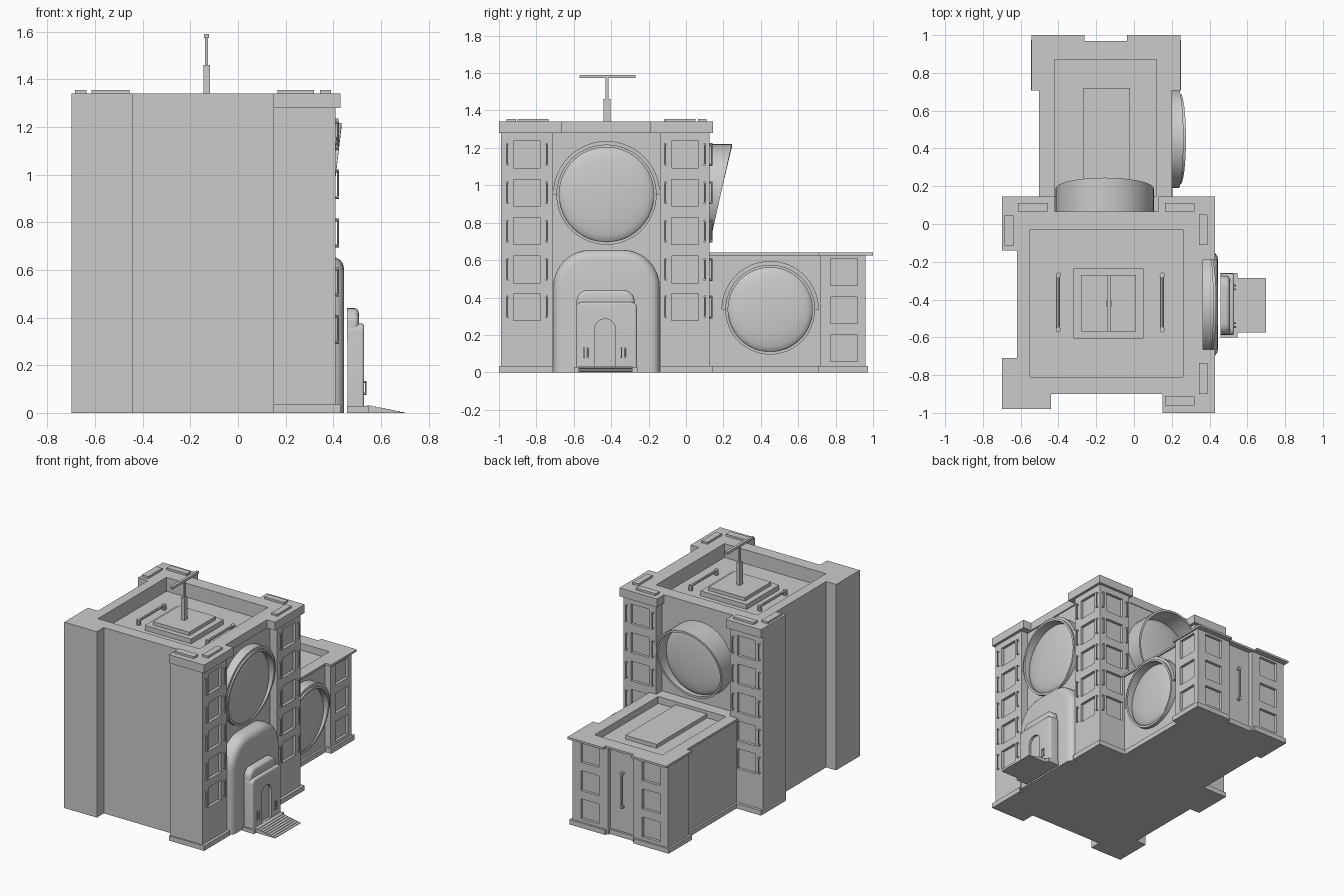
import bpy, bmesh
from math import sin, cos, pi
from mathutils import Vector, Matrix

if "Cube" in bpy.data.objects:
    bpy.data.objects.remove(bpy.data.objects["Cube"])


def finish(bm, name, smooth=False):
    bmesh.ops.recalc_face_normals(bm, faces=bm.faces[:])
    me = bpy.data.meshes.new(name)
    bm.to_mesh(me)
    bm.free()
    ob = bpy.data.objects.new(name, me)
    bpy.context.collection.objects.link(ob)
    bpy.ops.object.select_all(action='DESELECT')
    bpy.context.view_layer.objects.active = ob
    ob.select_set(True)
    if smooth:
        bpy.ops.object.shade_smooth_by_angle(angle=0.6)
    return ob


def add_box(bm, x0, x1, y0, y1, z0, z1):
    m = Matrix.Translation(((x0 + x1) / 2, (y0 + y1) / 2, (z0 + z1) / 2))
    bmesh.ops.create_cube(bm, size=1, matrix=m @ Matrix.Diagonal((x1 - x0, y1 - y0, z1 - z0, 1)))


def boxes(name, *dims):
    bm = bmesh.new()
    for d in dims:
        add_box(bm, *d)
    return finish(bm, name)


def prism(name, pts, a, b, axis='z', bevel=0):
    """Extrude an outline along z (points are x,y) or along x (points are y,z)."""
    bm = bmesh.new()
    put = (lambda p, t: (p[0], p[1], t)) if axis == 'z' else (lambda p, t: (t, p[0], p[1]))
    lo = [bm.verts.new(put(p, a)) for p in pts]
    hi = [bm.verts.new(put(p, b)) for p in pts]
    bm.faces.new(lo)
    front = bm.faces.new(hi)
    n = len(pts)
    for i in range(n):
        bm.faces.new((lo[i], lo[(i + 1) % n], hi[(i + 1) % n], hi[i]))
    if bevel:
        edges = [e for e in front.edges if max(v.co.z for v in e.verts) > min(p[1] for p in pts) + 1e-4]
        bmesh.ops.recalc_face_normals(bm, faces=bm.faces[:])
        bmesh.ops.bevel(bm, geom=edges, offset=bevel, segments=4, profile=0.5, affect='EDGES')
    return finish(bm, name, bool(bevel))


def arch(c, w, z0, z1, r, n=10):
    """Outline in y,z with rounded top corners."""
    pts = [(c - w, z0), (c + w, z0)]
    for s, off in ((1, 0), (-1, pi / 2)):
        for i in range(n + 1):
            a = off + pi / 2 * i / n
            pts.append((c + s * (w - r) + r * cos(a), z1 - r + r * sin(a)))
    return pts


def cut(obs, cutter):
    for ob in obs:
        bpy.context.view_layer.objects.active = ob
        m = ob.modifiers.new("cut", 'BOOLEAN')
        m.operation, m.solver, m.object = 'DIFFERENCE', 'EXACT', cutter
        bpy.ops.object.modifier_apply(modifier="cut")
    bpy.data.objects.remove(cutter)


def tube(bm, p, q, r, seg=8):
    p, q = Vector(p), Vector(q)
    d = q - p
    m = Matrix.Translation((p + q) / 2) @ d.to_track_quat('Z', 'Y').to_matrix().to_4x4()
    bmesh.ops.create_cone(bm, cap_ends=True, segments=seg, radius1=r, radius2=r, depth=d.length, matrix=m)


def rail(bm, p, q, out, r):
    """Grab rail held off a surface by two posts; out is the stand-off vector."""
    p, q, out = Vector(p), Vector(q), Vector(out)
    tube(bm, p + out, q + out, r)
    for e in (p, q):
        tube(bm, e - out * 0.2, e + out * 1.3, r * 1.6)


# Main tower: base trim, body with corner pillars, overhanging cap
LEFT = [(.15, -.90), (-.44, -.90), (-.44, -.98), (-.70, -.98), (-.70, -.71), (-.62, -.71), (-.62, -.14), (-.70, -.14)]


def outline(bx0, bx1, yb, yn, xr, xn, y1, y0, yf):
    return [(-.70, yb), (bx0, yb), (bx0, yn), (bx1, yn), (bx1, yb), (xr, yb), (xr, y1), (xn, y1),
            (xn, y0), (xr, y0), (xr, yf), (.15, yf)] + LEFT


body_pts = outline(-.44, .15, .125, .06, .41, .355, -.14, -.71, -.99)
cap_pts = outline(-.42, .13, .145, .065, .43, .365, -.19, -.665, -1)
tower = prism("tower_body", body_pts, 0, 1.28)
cap = prism("tower_cap", cap_pts, 1.28, 1.34)
prism("tower_base_trim", outline(-.42, .13, .145, .065, .43, .365, -.14, -.71, -1), 0, .035)

# Rear wing with its own trim and thin cap


def wing_outline(o):
    return [(-.49 - o, .05), (.19 + o, .05), (.19 + o, .72 - o), (.235 + o, .72 - o), (.235 + o, .96 + o),
            (-.05 + o, .96 + o), (-.05 + o, .93 + o), (-.25 - o, .93 + o), (-.25 - o, .96 + o),
            (-.53 - o, .96 + o), (-.53 - o, .72 - o), (-.49 - o, .72 - o)]


wing = prism("wing_body", wing_outline(0), 0, .625)
cap_w = wing_outline(.012)
wing_cap = prism("wing_cap", [(x, y + .028 if y > .9 else y) for x, y in cap_w], .625, .64)
prism("wing_base_trim", wing_outline(.014), 0, .035)

# Roof wells and window recesses
rows = (1.165, .96, .755, .55, .35)
wing_rows = (.537, .332, .13)
H, D = .072, .02
cuts = [(-.55, .26, -.81, -.03, 1.24, 1.5)]
for z in rows:
    for y in (-.85, -.005):
        cuts.append((.41 - D, .5, y - H, y + H, z - H, z + H))
    for x in (-.57, .28):
        cuts.append((x - H, x + H, .125 - D, .2, z - H, z + H))
cut([tower, cap], boxes("tower_cutter", *cuts))
cuts = [(-.42, .12, .145, .87, .59, .8)]
for z in wing_rows:
    cuts.append((.235 - D, .4, .845 - H, .845 + H, z - H, z + H))
    for x in (-.395, .095):
        cuts.append((x - H, x + H, .96 - D, 1.1, z - H, z + H))
cut([wing, wing_cap], boxes("wing_cutter", *cuts))

# Grab rails beside every tower window, plus one on the rear of the wing
bm = bmesh.new()
for z in rows:
    for c in (-.85, -.005):
        for s in (-.105, .105):
            rail(bm, (.41, c + s, z - .055), (.41, c + s, z + .055), (.01, 0, 0), .004)
    for c in (-.57, .28):
        for s in (-.105, .105):
            rail(bm, (c + s, .125, z - .055), (c + s, .125, z + .055), (0, .012, 0), .004)
rail(bm, (-.15, .93, .22), (-.15, .93, .46), (0, .02, 0), .007)
finish(bm, "window_rails", True)

# Roof details: corner tiles, stepped platform, rails, antenna
boxes("roof_tiles", *[(*t, 1.335, 1.355) for t in (
    (.165, .32, .065, .11), (.345, .39, -.11, .05), (.165, .32, -.96, -.91),
    (.345, .39, -.9, -.735), (-.615, -.455, .065, .11), (-.685, -.635, -.115, .045))])
boxes("roof_platform", (-.32, .05, -.605, -.235, 1.23, 1.275), (-.28, .01, -.57, -.27, 1.27, 1.3))
bm = bmesh.new()
for x in (-.4, .15):
    rail(bm, (x, -.56, 1.24), (x, -.27, 1.24), (0, 0, .03), .009)
finish(bm, "roof_rails", True)
boxes("antenna", (-.145, -.118, -.44, -.405, 1.29, 1.46), (-.138, -.126, -.43, -.415, 1.45, 1.58),
      (-.142, -.122, -.57, -.27, 1.573, 1.59))
boxes("wing_roof_slab", (-.27, -.02, .1, .72, .58, .618))

# Round windows: bulging pane, slanted cowl and optional upper hood


def ring(put, name, r0, r1, a0, a1, d0, front, n=48):
    bm = bmesh.new()
    full = a1 - a0 > 6.2
    loops = []
    for i in range(n if full else n + 1):
        a = a0 + (a1 - a0) * i / n
        loops.append([bm.verts.new(put(r * cos(a), r * sin(a), d0 if k == 0 else front(sin(a))))
                      for r, k in ((r0, 0), (r0, 1), (r1, 1), (r1, 0))])
    for i in range(n):
        p, q = loops[i], loops[(i + 1) % len(loops)]
        for k in range(4):
            bm.faces.new((p[k], q[k], q[(k + 1) % 4], p[(k + 1) % 4]))
    if not full:
        bm.faces.new(loops[0])
        bm.faces.new(loops[-1])
    finish(bm, name, True)


def round_window(name, put, R, low, high, pane, hood=0):
    def front(s):
        return (low + high) / 2 + (high - low) / 2 * s
    ring(put, name + "_cowl", R - .015, R, 0, 2 * pi, -.01, front)
    if hood:
        ring(put, name + "_hood", R - .002, R + hood, 0, pi, -.01, lambda s: front(s * .9) - .01)
    bm = bmesh.new()
    n, m = 48, 6
    prev = [bm.verts.new(put(0, 0, pane))]
    for j in range(1, m + 1):
        t = j / m * pi / 2
        r, d = (R - .013) * sin(t), pane - .035 + .035 * cos(t)
        cur = [bm.verts.new(put(r * cos(2 * pi * i / n), r * sin(2 * pi * i / n), d)) for i in range(n)]
        for i in range(n):
            k = (i + 1) % n
            bm.faces.new((prev[0], cur[i], cur[k]) if j == 1 else (prev[i], cur[i], cur[k], prev[k]))
        prev = cur
    finish(bm, name + "_pane", True)


round_window("tower_side_window", lambda u, v, d: (.355 + d, -.425 + u, .95 + v), .268, .02, .08, .045, .018)
round_window("wing_side_window", lambda u, v, d: (.19 + d, .45 + u, .335 + v), .24, .025, .085, .05, .02)
round_window("tower_rear_window", lambda u, v, d: (-.155 + u, .06 + d, .96 + v), .26, .07, .185, .07)

# Entrance: rounded surround, porch with arched door, handles, steps
prism("entrance_surround", arch(-.425, .285, 0, .655, .2), .34, .445, 'x', .05)
porch = prism("porch", arch(-.425, .163, 0, .375, .03, 5), .46, .53, 'x', .012)
cut([porch], prism("door_cutter", arch(-.433, .056, .03, .285, .055), .512, .6, 'x'))
prism("porch_hood", arch(-.43, .155, .3, .44, .06, 6), .457, .507, 'x', .02)
boxes("porch_base", (.457, .548, -.6, -.26, 0, .028))
bm = bmesh.new()
for y in (-.545, -.525, -.345, -.325):
    rail(bm, (.53, y, .08), (.53, y, .13), (.007, 0, 0), .003)
finish(bm, "door_handles", True)
boxes("entrance_steps", *[(.54 + .02 * i, .56 + .02 * i, -.575, -.285, 0, .031 - .0038 * i) for i in range(8)])
